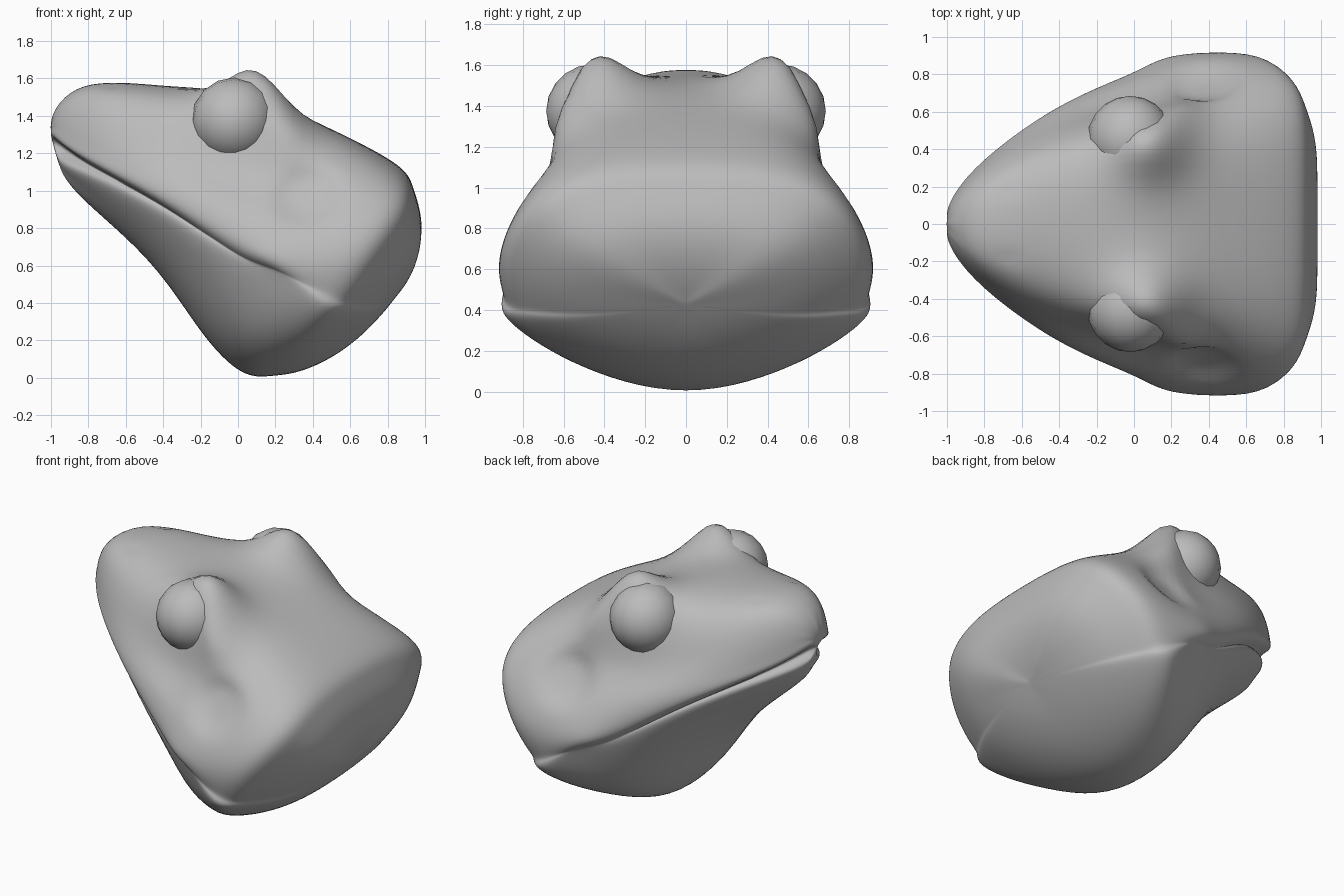
import bpy
import bmesh
import math
from mathutils import Vector

cube = bpy.data.objects.get("Cube")
if cube:
    bpy.data.objects.remove(cube, do_unlink=True)


def make_material(name, colour):
    mat = bpy.data.materials.new(name)
    mat.use_nodes = True
    mat.diffuse_color = colour
    mat.node_tree.nodes["Principled BSDF"].inputs["Base Color"].default_value = colour
    return mat


grey = make_material("plain grey", (0.5, 0.5, 0.5, 1))

# Rails run from the snout tip back to the neck rim, on the +y half
top = [(-.99, 0, 1.39), (-.83, 0, 1.56), (-.4, 0, 1.56), (0, 0, 1.51), (.4, 0, 1.37), (.82, 0, 1.16)]
brow = [(-.99, .05, 1.38), (-.81, .2, 1.52), (-.4, .37, 1.48), (0, .47, 1.48), (.4, .45, 1.33), (.82, .46, 1.12)]
temple = [(-.99, .07, 1.35), (-.83, .28, 1.37), (-.4, .53, 1.23), (0, .61, 1.13), (.38, .71, 1.06), (.79, .76, .95)]
cheek = [(-.99, .08, 1.32), (-.85, .29, 1.24), (-.4, .61, 1.06), (0, .76, .92), (.32, .85, .8), (.64, .9, .7)]
upper_lip = [(-.98, .07, 1.28), (-.84, .29, 1.18), (-.42, .61, .96), (-.02, .8, .73), (.2, .9, .65), (.52, .9, .51)]
lower_lip = [(-.95, .06, 1.17), (-.82, .26, 1.09), (-.4, .57, .86), (0, .74, .58), (.22, .82, .5), (.42, .88, .36)]
jaw = [(-.94, .04, 1.12), (-.78, .18, .98), (-.42, .35, .67), (-.12, .47, .34), (.08, .55, .2), (.28, .56, .15)]
throat = [(-.94, 0, 1.11), (-.82, 0, .94), (-.47, 0, .62), (-.2, 0, .25), (.02, 0, .03), (.17, 0, .01)]

# Mouth crease sits between the lips and fades out towards the neck
crease = []
for i, (a, b) in enumerate(zip(upper_lip, lower_lip)):
    mid = (Vector(a) + Vector(b)) / 2
    depth = max(0, 1 - i / 4) * .06
    crease.append((mid.x + depth * .8, max(.02, mid.y - depth * .8), mid.z))

rails = [top, brow, temple, cheek, upper_lip, crease, lower_lip, jaw, throat]


def full_ring(i):
    half = [Vector(r[i]) for r in rails]
    other = [Vector((p.x, -p.y, p.z)) for p in reversed(half[1:-1])]
    return half + other


rings = [full_ring(i) for i in range(len(top))]

# Domed neck end behind the rim
rim = rings[-1]
centre = (rim[0] + rim[len(rails) - 1]) / 2
out = Vector((.91, 0, -.41))
for size, height in ((.87, .15), (.63, .28), (.33, .355), (.1, .375)):
    ring = []
    for p in rim:
        tilt = 1 + .3 * (p.z - centre.z) * size
        ring.append(centre + (p - centre) * size + out * height * tilt)
    rings.append(ring)

bm = bmesh.new()
loops = [[bm.verts.new(p) for p in ring] for ring in rings]
for a, b in zip(loops, loops[1:]):
    for j in range(len(a)):
        k = (j + 1) % len(a)
        bm.faces.new((a[j], a[k], b[k], b[j]))
bm.faces.new(loops[0])
bm.faces.new(loops[-1])
bmesh.ops.recalc_face_normals(bm, faces=bm.faces)
mesh = bpy.data.meshes.new("head")
bm.to_mesh(mesh)
bm.free()
head = bpy.data.objects.new("head", mesh)
bpy.context.collection.objects.link(head)
sub = head.modifiers.new("smooth", "SUBSURF")
sub.levels = 3

# Move the cage outwards until the smooth skin passes through the rails
targets = [v.co.copy() for v in mesh.vertices]
for step in range(4):
    depsgraph = bpy.context.evaluated_depsgraph_get()
    skin = head.evaluated_get(depsgraph).data.vertices
    moves = [(t - skin[i].co) * .8 for i, t in enumerate(targets)]
    for v, move in zip(mesh.vertices, moves):
        v.co += move
    mesh.update()
    head.update_tag()
    bpy.context.view_layer.update()

bpy.context.view_layer.objects.active = head
bpy.ops.object.modifier_apply(modifier=sub.name)


def falloff(dist, radius, power=2):
    return math.exp(-(dist / radius) ** power)


# Raised eyelids, dished ears and nostril pits
for v in head.data.vertices:
    side = 1 if v.co.y >= 0 else -1
    q = Vector((v.co.x, abs(v.co.y), v.co.z))
    if q.z > 1.1:
        lid = falloff((q.xy - Vector((.09, .46))).length, .2)
        v.co.z += .18 * lid * min(1, (q.z - 1.1) / .3)
    ridge = falloff((q - Vector((.26, .58, 1.32))).length, .15)
    ear = falloff((q - Vector((.37, .78, .98))).length, .17, 4)
    v.co.y += side * (.06 * ridge - .05 * ear)
    v.co.z -= .03 * falloff((q - Vector((-.66, .17, 1.52))).length, .035)

head.data.materials.append(grey)
for f in head.data.polygons:
    f.use_smooth = True

# Eyeballs
for name, side in (("front_eye", -1), ("back_eye", 1)):
    bpy.ops.mesh.primitive_uv_sphere_add(segments=16, ring_count=10, radius=.23,
                                         location=(-.02, side * .455, 1.375),
                                         rotation=(math.pi / 2, 0, 0))
    eye = bpy.context.object
    eye.name = name
    eye.data.materials.append(grey)
    bpy.ops.object.shade_smooth()
